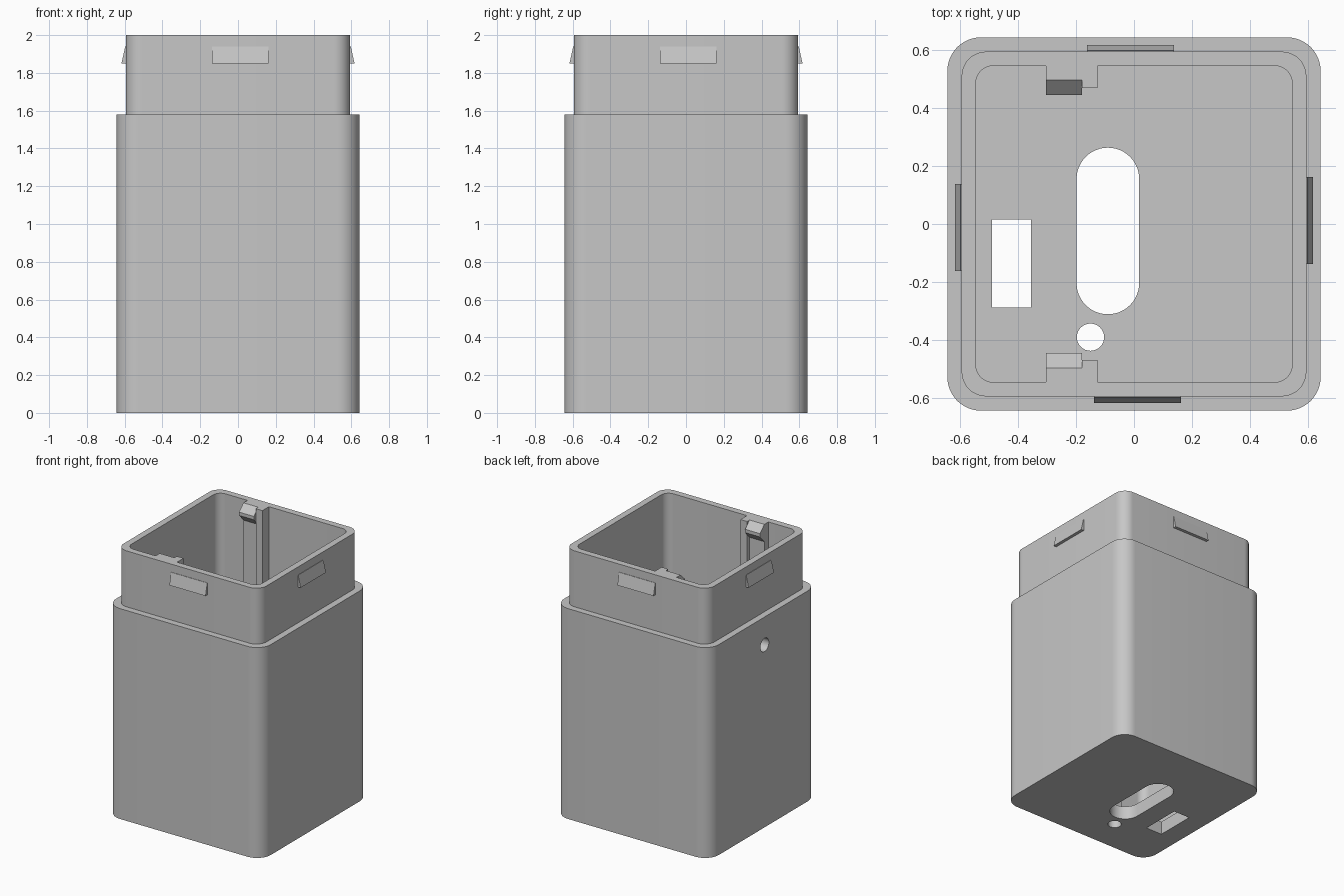
import bpy, bmesh, math
from mathutils import Matrix, Vector

if "Cube" in bpy.data.objects:
    bpy.data.objects.remove(bpy.data.objects["Cube"], do_unlink=True)

# Single plain grey plastic
grey = bpy.data.materials.new("grey_plastic")
grey.use_nodes = True
grey.diffuse_color = (0.57, 0.57, 0.57, 1)
grey.node_tree.nodes["Principled BSDF"].inputs["Base Color"].default_value = (0.57, 0.57, 0.57, 1)


def loft(name, loops, matrix=Matrix()):
    """Skin equal-length loops in order and cap both ends."""
    bm = bmesh.new()
    rings = [[bm.verts.new(matrix @ Vector(p)) for p in loop] for loop in loops]
    n = len(rings[0])
    for a, b in zip(rings, rings[1:]):
        for i in range(n):
            j = (i + 1) % n
            bm.faces.new((a[i], a[j], b[j], b[i]))
    bm.faces.new(rings[0][::-1])
    bm.faces.new(rings[-1])
    bmesh.ops.recalc_face_normals(bm, faces=bm.faces)
    mesh = bpy.data.meshes.new(name)
    bm.to_mesh(mesh)
    bm.free()
    mesh.materials.append(grey)
    obj = bpy.data.objects.new(name, mesh)
    bpy.context.collection.objects.link(obj)
    return obj


def rounded(hx, hy, r, z, cx=0, cy=0, seg=12):
    """Rounded rectangle loop at height z."""
    pts = []
    for k, (sx, sy) in enumerate(((1, 1), (-1, 1), (-1, -1), (1, -1))):
        for i in range(seg + 1):
            a = math.pi / 2 * (k + i / seg)
            pts.append((cx + sx * (hx - r) + r * math.cos(a),
                        cy + sy * (hy - r) + r * math.sin(a), z))
    return pts


def circle(r, z, cx=0, cy=0, n=32):
    return [(cx + r * math.cos(math.tau * i / n), cy + r * math.sin(math.tau * i / n), z)
            for i in range(n)]


def extrude_x(name, profile, x0, x1, matrix=Matrix()):
    """Extrude a (y, z) profile along x."""
    return loft(name, [[(x, y, z) for y, z in profile] for x in (x0, x1)], matrix)


FLOOR, SHOULDER, TOP, INNER = 0.1, 1.58, 2.0, 0.545

# Hollow housing with a stepped neck
housing = loft("housing", [
    rounded(0.643, 0.643, 0.115, 0),
    rounded(0.643, 0.643, 0.115, SHOULDER),
    rounded(0.594, 0.594, 0.085, SHOULDER),
    rounded(0.594, 0.594, 0.085, TOP),
    rounded(INNER, INNER, 0.06, TOP),
    rounded(INNER, INNER, 0.06, FLOOR),
])

# Openings in the floor and one side wall
lo, hi = -0.1, FLOOR + 0.1
window = [(-0.49, -0.287), (-0.355, -0.287), (-0.355, 0.015), (-0.49, 0.015)]
side = Matrix.Translation((-0.6, -0.015, 1.37)) @ Matrix.Rotation(math.pi / 2, 4, 'Y')
cutters = [
    loft("slot_cutter", [rounded(0.108, 0.287, 0.1079, z, -0.09, -0.024) for z in (lo, hi)]),
    loft("window_cutter", [[(x, y, z) for x, y in window] for z in (lo, hi)]),
    loft("floor_hole_cutter", [circle(0.047, z, -0.15, -0.39) for z in (lo, hi)]),
    loft("side_hole_cutter", [circle(0.05, z) for z in (-0.15, 0.15)], side),
]
bpy.context.view_layer.objects.active = housing
for cutter in cutters:
    cutter.hide_render = True
    mod = housing.modifiers.new("cut", 'BOOLEAN')
    mod.operation, mod.solver, mod.object = 'DIFFERENCE', 'EXACT', cutter
    bpy.ops.object.modifier_apply(modifier=mod.name)
    bpy.data.objects.remove(cutter, do_unlink=True)

bpy.ops.object.select_all(action='DESELECT')
housing.select_set(True)
bpy.ops.object.shade_smooth_by_angle(angle=math.radians(30))

# Wedge snap tabs, one per neck side
wedge = [(-0.59, 1.85), (-0.617, 1.85), (-0.597, 1.94), (-0.59, 1.94)]
for i, label in enumerate(("front", "left", "back", "right")):
    extrude_x(label + "_snap_tab", wedge, -0.138, 0.162, Matrix.Rotation(i * math.pi / 2, 4, 'Z'))

# Inner board clips: hooked leg beside a guide post, mirrored front to back
hook = [(INNER, FLOOR), (0.497, FLOOR), (0.497, 1.87), (0.445, 1.925),
        (0.445, 1.95), (0.497, TOP), (INNER, TOP)]
post = [(INNER, FLOOR), (0.468, FLOOR), (0.468, TOP), (INNER, TOP)]
for label, sign in (("back", 1), ("front", -1)):
    mirror = Matrix.Diagonal((1, sign, 1, 1))
    extrude_x(label + "_hook_leg", hook, -0.303, -0.18, mirror)
    extrude_x(label + "_guide_post", post, -0.18, -0.125, mirror)
